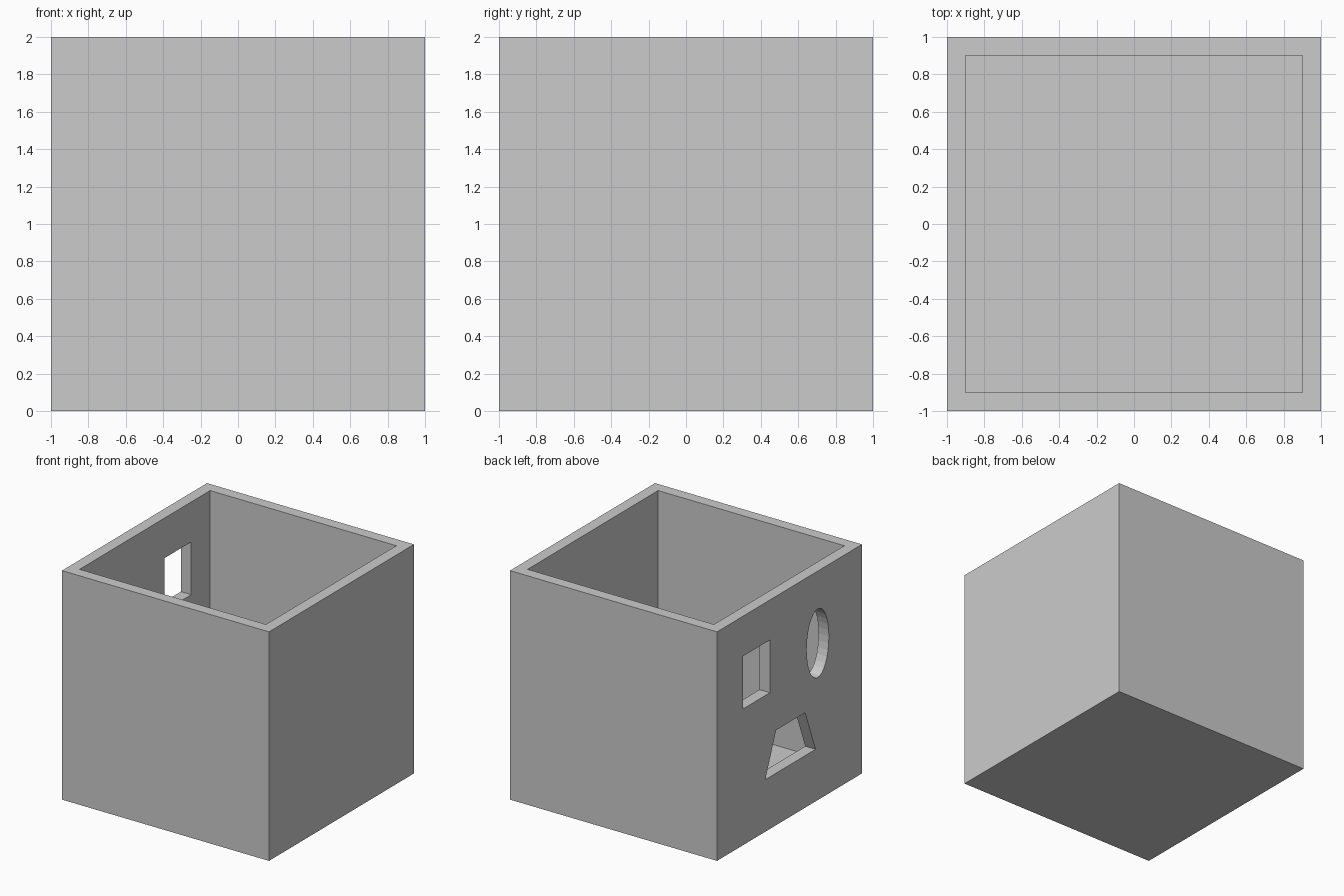
import bpy
import bmesh
import math
from mathutils import Vector

cube = bpy.data.objects.get("Cube")
if cube:
    bpy.data.objects.remove(cube, do_unlink=True)

WALL = 0.1
FLOOR = 0.08

grey = bpy.data.materials.new("plain grey")
grey.use_nodes = True
colour = (0.6, 0.6, 0.6, 1)
grey.diffuse_color = colour
grey.node_tree.nodes["Principled BSDF"].inputs["Base Color"].default_value = colour


def prism(name, outline, start, direction):
    """Closed prism: an outline of 3D points swept along a direction."""
    bm = bmesh.new()
    face = bm.faces.new([bm.verts.new(p) for p in outline])
    swept = bmesh.ops.extrude_face_region(bm, geom=[face])["geom"]
    bmesh.ops.translate(bm, vec=Vector(direction),
                        verts=[v for v in swept if isinstance(v, bmesh.types.BMVert)])
    bmesh.ops.translate(bm, vec=Vector(start), verts=bm.verts)
    bmesh.ops.recalc_face_normals(bm, faces=bm.faces)
    mesh = bpy.data.meshes.new(name)
    bm.to_mesh(mesh)
    bm.free()
    mesh.materials.append(grey)
    obj = bpy.data.objects.new(name, mesh)
    bpy.context.collection.objects.link(obj)
    return obj


def square(half):
    return [(-half, -half, 0), (half, -half, 0), (half, half, 0), (-half, half, 0)]


def wall_cutter(name, points):
    """Prism through the -x wall from (y, z) points."""
    return prism(name, [(0, y, z) for y, z in points], (-1.1, 0, 0), (0.3, 0, 0))


# Outer block of the open box
box = prism("sorter_box", square(1), (0, 0, 0), (0, 0, 2))

# Hollow interior and the three shaped holes in one side wall
oval = [(-0.39 + 0.153 * math.cos(a), 1.37 + 0.3 * math.sin(a))
        for a in (math.tau * i / 32 for i in range(32))]
cutters = [
    prism("interior_cutter", square(1 - WALL), (0, 0, FLOOR), (0, 0, 2)),
    wall_cutter("rectangle_cutter", [(0.27, 1.19), (0.64, 1.19), (0.64, 1.65), (0.27, 1.65)]),
    wall_cutter("oval_cutter", oval),
    wall_cutter("trapezoid_cutter", [(-0.36, 0.455), (0.335, 0.455), (0.185, 0.83), (-0.215, 0.83)]),
]

bpy.context.view_layer.objects.active = box
for cutter in cutters:
    cutter.hide_render = True
    cut = box.modifiers.new(cutter.name, "BOOLEAN")
    cut.operation = "DIFFERENCE"
    cut.solver = "EXACT"
    cut.object = cutter
    bpy.ops.object.modifier_apply(modifier=cut.name)
    bpy.data.objects.remove(cutter, do_unlink=True)
